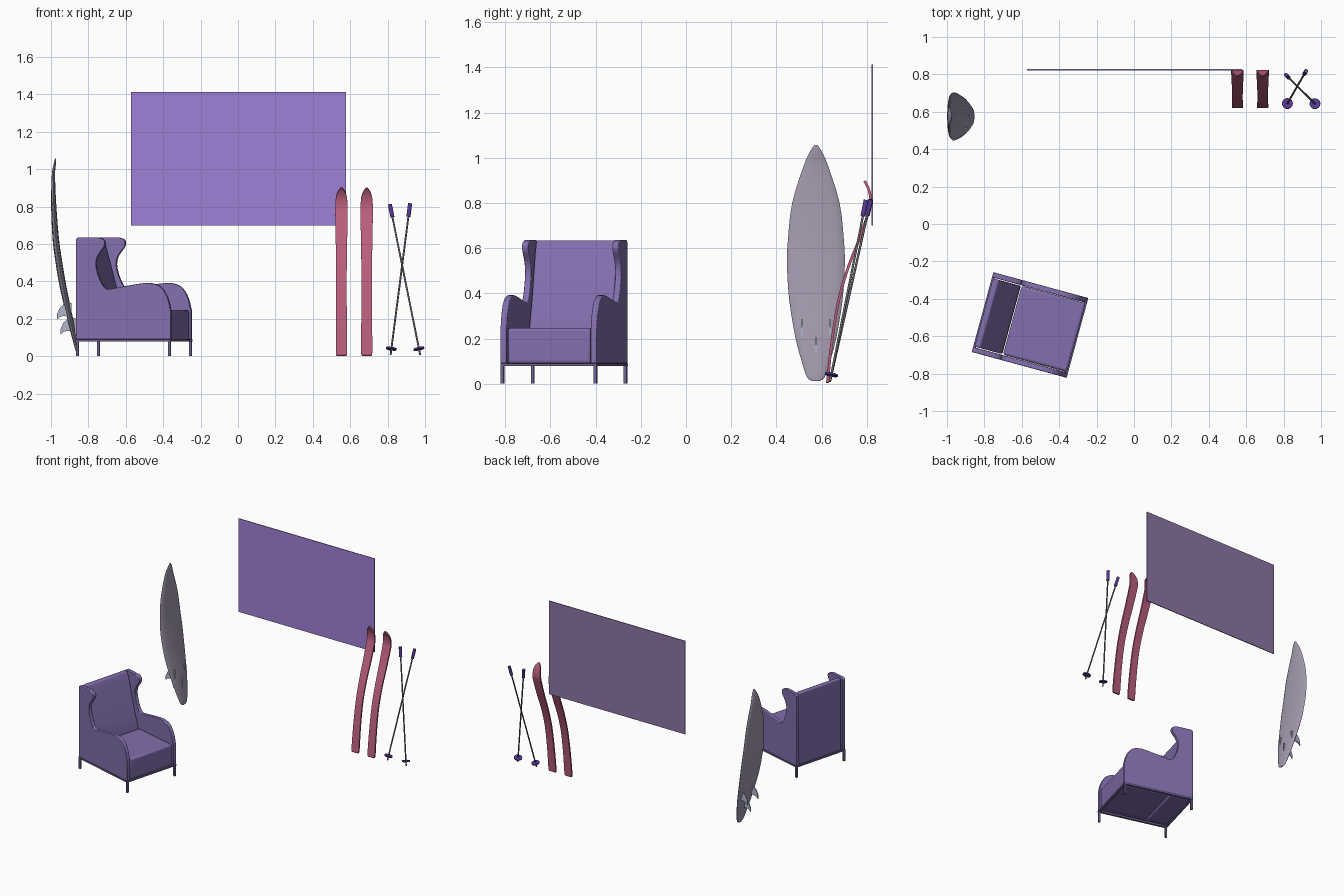
import bpy, bmesh, math
from mathutils import Vector, Matrix

if "Cube" in bpy.data.objects:
    bpy.data.objects.remove(bpy.data.objects["Cube"])


def material(name, r, g, b):
    m = bpy.data.materials.new(name)
    m.diffuse_color = [((c / 255 + 0.055) / 1.055) ** 2.4 for c in (r, g, b)] + [1]
    m.use_nodes = True
    m.node_tree.nodes["Principled BSDF"].inputs["Base Color"].default_value = m.diffuse_color
    return m


FABRIC = material("purple fabric", 130, 110, 173)
FRAME = material("muted purple metal", 112, 98, 145)
SCREEN = material("bright violet", 160, 129, 215)
BACKING = material("dusty violet", 140, 118, 165)
BOARD = material("grey mauve", 163, 154, 174)
FIN = material("pale blue grey", 176, 183, 202)
SKI = material("raspberry", 186, 95, 124)
GRIP = material("deep purple", 86, 56, 148)
POLE = material("grey metal", 112, 112, 120)


def finish(name, bm, mat, matrix=Matrix(), bevel=0, segments=3):
    bmesh.ops.recalc_face_normals(bm, faces=bm.faces)
    me = bpy.data.meshes.new(name)
    bm.to_mesh(me)
    bm.free()
    me.materials.append(mat)
    ob = bpy.data.objects.new(name, me)
    bpy.context.collection.objects.link(ob)
    ob.matrix_world = matrix
    if bevel:
        mod = ob.modifiers.new("bevel", 'BEVEL')
        mod.width, mod.segments, mod.limit_method = bevel, segments, 'ANGLE'
    return ob


def box(name, lo, hi, mat, matrix=Matrix(), bevel=0):
    lo, hi = Vector(lo), Vector(hi)
    bm = bmesh.new()
    bmesh.ops.create_cube(bm, size=1)
    for v in bm.verts:
        v.co = Vector(v.co[i] * (hi - lo)[i] + (hi + lo)[i] / 2 for i in range(3))
    return finish(name, bm, mat, matrix, bevel)


def loft(name, rings, mat, matrix=Matrix(), bevel=0):
    bm = bmesh.new()
    rows = [[bm.verts.new(p) for p in ring] for ring in rings]
    n = len(rows[0])
    for a, b in zip(rows, rows[1:]):
        for i in range(n):
            bm.faces.new((a[i], a[(i + 1) % n], b[(i + 1) % n], b[i]))
    bm.faces.new(rows[0])
    bm.faces.new(rows[-1])
    return finish(name, bm, mat, matrix, bevel)


def prism(name, profile, y0, y1, mat, matrix=Matrix(), bevel=0):
    return loft(name, [[(x, y, z) for x, z in profile] for y in (y0, y1)], mat, matrix, bevel)


def spline(points, steps):
    """Smooth curve through points of any dimension."""
    p = [Vector(q) for q in points]
    p = [2 * p[0] - p[1]] + p + [2 * p[-1] - p[-2]]
    out = []
    for a, b, c, d in zip(p, p[1:], p[2:], p[3:]):
        for k in range(steps):
            t = k / steps
            out.append(0.5 * (2 * b + (c - a) * t + (2 * a - 5 * b + 4 * c - d) * t * t
                              + (3 * b - a - 3 * c + d) * t ** 3))
    return out + [p[-2]]


def rod(name, a, b, r, mat, sides=12):
    a, b = Vector(a), Vector(b)
    bm = bmesh.new()
    bmesh.ops.create_cone(bm, cap_ends=True, segments=sides, radius1=r, radius2=r, depth=(b - a).length)
    turn = (b - a).to_track_quat('Z', 'Y').to_matrix().to_4x4()
    return finish(name, bm, mat, Matrix.Translation((a + b) / 2) @ turn)


# --- Armchair, built facing local +x then turned ---
chair = Matrix.Translation((-0.556, -0.54, 0)) @ Matrix.Rotation(math.radians(-15.2), 4, 'Z')
wing = spline([(-0.14, 0.636), (-0.108, 0.622), (-0.105, 0.59), (-0.14, 0.54), (-0.152, 0.49),
               (-0.135, 0.42), (-0.098, 0.362), (-0.04, 0.366), (0.04, 0.38), (0.137, 0.392),
               (0.203, 0.372), (0.243, 0.315), (0.263, 0.24)], 4)
side = [(-0.263, 0.09), (-0.263, 0.625), (-0.25, 0.636)] + [tuple(p) for p in wing] + [(0.263, 0.09)]
for s, label in ((-1, "right"), (1, "left")):
    prism(label + "_arm_and_wing", side, s * 0.193, s * 0.221, FABRIC, chair, 0.004)
    box(label + "_side_rail", (-0.263, s * 0.205, 0.078), (0.263, s * 0.221, 0.09), FRAME, chair)
    for e, end in ((-1, "back"), (1, "front")):
        box(f"{end}_{label}_leg", (e * 0.262, s * 0.22, 0), (e * 0.248, s * 0.206, 0.08), FRAME, chair)
for e, end in ((-1, "back"), (1, "front")):
    box(end + "_rail", (e * 0.263, -0.205, 0.078), (e * 0.247, 0.205, 0.09), FRAME, chair)
box("seat", (-0.098, -0.191, 0.088), (0.257, 0.191, 0.247), FABRIC, chair, 0.014)
back = [(-0.256, 0.088), (-0.256, 0.635), (-0.224, 0.635), (-0.205, 0.59), (-0.143, 0.36),
        (-0.105, 0.25), (-0.102, 0.088)]
prism("backrest", back, -0.189, 0.189, FABRIC, chair, 0.008)

# --- Wall screen ---
box("screen_front", (-0.573, 0.822, 0.70), (0.577, 0.825, 1.412), SCREEN)
box("screen_backing", (-0.573, 0.825, 0.70), (0.577, 0.828, 1.412), BACKING)

# --- Surfboard: (x, z, half width, half thickness) along its length ---
stations = spline([(-0.857, 0.012, 0.018, 0.004), (-0.861, 0.03, 0.04, 0.007),
                   (-0.874, 0.09, 0.06, 0.011), (-0.897, 0.2, 0.09, 0.015),
                   (-0.935, 0.37, 0.118, 0.018), (-0.961, 0.525, 0.128, 0.018),
                   (-0.975, 0.635, 0.124, 0.017), (-0.985, 0.8, 0.105, 0.014),
                   (-0.987, 0.965, 0.054, 0.009), (-0.979, 1.03, 0.025, 0.006),
                   (-0.975, 1.057, 0.006, 0.003)], 3)
rings = []
for i, (x, z, w, t) in enumerate(stations):
    a, b = stations[max(i - 1, 0)], stations[min(i + 1, len(stations) - 1)]
    nrm = Vector((b[1] - a[1], 0, a[0] - b[0])).normalized()
    rings.append([Vector((x, 0.575 + w * math.cos(k * math.pi / 8), z))
                  + nrm * t * math.sin(k * math.pi / 8) for k in range(16)])
loft("surfboard", rings, BOARD)
fin = [(0.03, 0.08), (-0.005, 0.08), (-0.035, 0.052), (-0.048, 0.02), (-0.05, -0.012),
       (-0.036, 0.004), (-0.015, 0.01), (0.03, 0.006)]
for label, y, dx, dz in (("left", 0.637, -0.919, 0.205), ("right", 0.513, -0.919, 0.205),
                         ("centre", 0.575, -0.9, 0.125)):
    prism(label + "_fin", [(x + dx, z + dz) for x, z in fin], y - 0.004, y + 0.004, FIN)

# --- Skis: (y, z, half width) along the length ---
path = spline([(0.625, 0.006, 0.022), (0.628, 0.02, 0.03), (0.645, 0.18, 0.029), (0.676, 0.37, 0.028),
               (0.72, 0.52, 0.029), (0.765, 0.635, 0.031), (0.805, 0.75, 0.033), (0.818, 0.80, 0.033),
               (0.812, 0.85, 0.029), (0.80, 0.88, 0.018), (0.79, 0.898, 0.005)], 3)
for label, cx in (("left", 0.553), ("right", 0.688)):
    rings = []
    for i, (y, z, w) in enumerate(path):
        a, b = path[max(i - 1, 0)], path[min(i + 1, len(path) - 1)]
        n = Vector((0, b[1] - a[1], a[0] - b[0])).normalized() * 0.006
        c = Vector((cx, y, z))
        wide = Vector((w, 0, 0))
        rings.append([c - wide - n, c + wide - n, c + wide + n, c - wide + n])
    loft(label + "_ski", rings, SKI)

# --- Crossed ski poles with grips and baskets ---
for label, top, tip in (("first", (0.812, 0.797, 0.812), (0.974, 0.637, 0.008)),
                        ("second", (0.92, 0.818, 0.816), (0.816, 0.637, 0.008))):
    top, tip = Vector(top), Vector(tip)
    d = top - tip
    rod(label + "_pole", tip, top, 0.005, POLE)
    rod(label + "_grip", tip + d * 0.915, top, 0.011, GRIP)
    hub = tip + d * 0.04
    rod(label + "_basket", hub - d * 0.005, hub + d * 0.005, 0.029, GRIP, 16)

# --- Smooth shading with sharp edges kept ---
bpy.ops.object.select_all(action='DESELECT')
for ob in bpy.context.collection.objects:
    ob.select_set(True)
    bpy.context.view_layer.objects.active = ob
bpy.ops.object.shade_smooth_by_angle(angle=math.radians(35))
